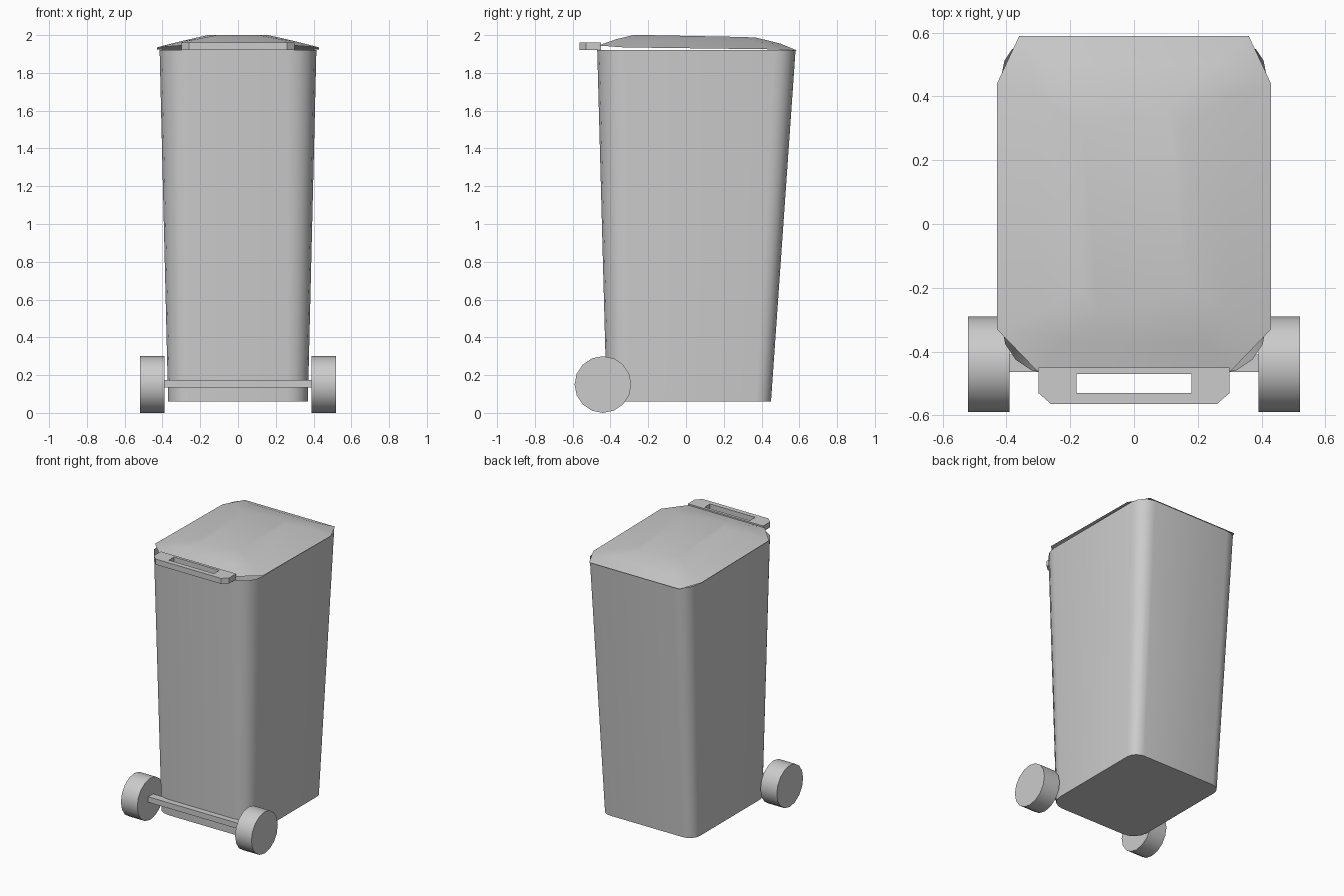
import bpy
from math import sin, cos, pi, radians

if "Cube" in bpy.data.objects:
    bpy.data.objects.remove(bpy.data.objects["Cube"])


def loft(name, rings, cap_start=False, cap_end=False, closed=False, smooth=None):
    """Skin a stack of equal-length point rings."""
    n = len(rings[0])
    verts = [p for ring in rings for p in ring]
    faces = []
    count = len(rings) if closed else len(rings) - 1
    for r in range(count):
        a, b = r * n, ((r + 1) % len(rings)) * n
        faces += [(a + i, a + (i + 1) % n, b + (i + 1) % n, b + i) for i in range(n)]
    if cap_start:
        faces.append(tuple(reversed(range(n))))
    if cap_end:
        faces.append(tuple(range(len(verts) - n, len(verts))))
    mesh = bpy.data.meshes.new(name)
    mesh.from_pydata(verts, [], faces)
    obj = bpy.data.objects.new(name, mesh)
    bpy.context.collection.objects.link(obj)
    if smooth:
        bpy.ops.object.select_all(action='DESELECT')
        bpy.context.view_layer.objects.active = obj
        obj.select_set(True)
        bpy.ops.object.shade_smooth_by_angle(angle=radians(smooth))
    return obj


def rounded_rect(hx, y0, y1, r_front, r_back, z, seg=4):
    """Counter-clockwise rounded rectangle with separate corner radii."""
    pts = []
    for cx, cy, r, start in ((hx - r_front, y0 + r_front, r_front, -pi / 2),
                             (hx - r_back, y1 - r_back, r_back, 0),
                             (-hx + r_back, y1 - r_back, r_back, pi / 2),
                             (-hx + r_front, y0 + r_front, r_front, pi)):
        for i in range(seg + 1):
            a = start + i * pi / 2 / seg
            pts.append((cx + r * cos(a), cy + r * sin(a), z))
    return pts


def octagon(right):
    """Mirror four right-hand points (front to back) across x = 0."""
    return right + [(-x, y, z) for x, y, z in reversed(right)]


# Tapered open bin
loft("bin_body", [rounded_rect(0.37, -0.42, 0.45, 0.11, 0.08, 0.06),
                  rounded_rect(0.415, -0.47, 0.58, 0.15, 0.11, 1.92)],
     cap_start=True, smooth=40)

# Shallow domed lid with clipped corners
loft("lid", [
    octagon([(0.30, -0.465, 1.945), (0.43, -0.33, 1.935),
             (0.43, 0.44, 1.925), (0.36, 0.59, 1.918)]),
    octagon([(0.22, -0.37, 1.978), (0.30, -0.28, 1.968),
             (0.30, 0.40, 1.96), (0.25, 0.50, 1.955)]),
    octagon([(0.11, -0.28, 2.0), (0.16, -0.20, 2.0),
             (0.16, 0.30, 1.99), (0.11, 0.37, 1.987)])],
     cap_end=True, smooth=30)

# Lid grip: flat plate with a slot
outer = [(-.30, -.45), (-.30, -.53), (-.26, -.565), (.26, -.565), (.30, -.53), (.30, -.45)]
slot = [(-.18, -.47), (-.18, -.50), (-.18, -.53), (.18, -.53), (.18, -.50), (.18, -.47)]
loft("lid_handle", [[(x, y, z) for x, y in line] for line, z in
                    ((outer, 1.92), (outer, 1.96), (slot, 1.96), (slot, 1.92))],
     closed=True)

# Axle bar
loft("axle", [[(x, -0.465, 0.135), (x, -0.41, 0.135), (x, -0.41, 0.175), (x, -0.465, 0.175)]
              for x in (-0.42, 0.42)], cap_start=True, cap_end=True)

# Wheels
for side, label in ((-0.455, "left"), (0.455, "right")):
    loft("wheel_" + label,
         [[(side + dx, -0.44 + 0.15 * cos(i * pi / 8), 0.15 + 0.15 * sin(i * pi / 8))
           for i in range(16)] for dx in (-0.065, 0.065)],
         cap_start=True, cap_end=True, smooth=40)
